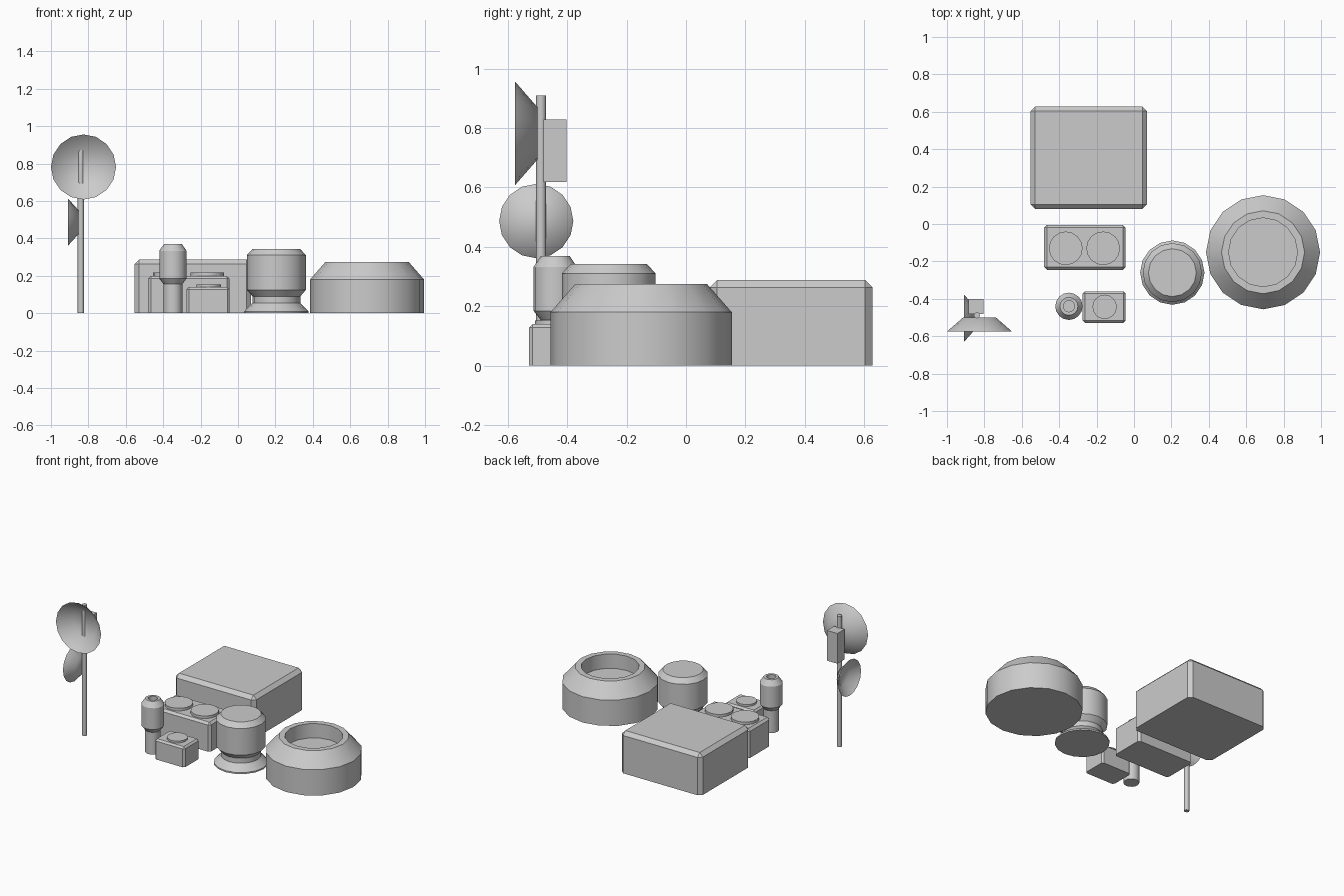
import bpy, bmesh
from math import cos, sin, pi, radians

cube = bpy.data.objects.get("Cube")
if cube:
    bpy.data.objects.remove(cube, do_unlink=True)

grey = bpy.data.materials.new("light_grey")
grey.use_nodes = True
colour = (0.6, 0.6, 0.6, 1)
grey.diffuse_color = colour
grey.node_tree.nodes["Principled BSDF"].inputs["Base Color"].default_value = colour


def finish(name, bm, loc, rot=(0, 0, 0), smooth=None):
    """Turn a bmesh into a named grey object, smoothed below an angle."""
    bmesh.ops.recalc_face_normals(bm, faces=bm.faces)
    mesh = bpy.data.meshes.new(name)
    bm.to_mesh(mesh)
    bm.free()
    mesh.materials.append(grey)
    ob = bpy.data.objects.new(name, mesh)
    bpy.context.collection.objects.link(ob)
    ob.location, ob.rotation_euler = loc, rot
    if smooth:
        bpy.ops.object.select_all(action='DESELECT')
        ob.select_set(True)
        bpy.context.view_layer.objects.active = ob
        bpy.ops.object.shade_smooth_by_angle(angle=radians(smooth))
    return ob


def lathe(name, profile, loc, rot=(0, 0, 0), sides=16, caps=(True, True), smooth=30):
    """Spin (radius, height) points about z and cap the first and last rings."""
    bm = bmesh.new()
    rings = [[bm.verts.new((r * cos(2 * pi * i / sides), r * sin(2 * pi * i / sides), z))
              for i in range(sides)] for r, z in profile]
    for a, b in zip(rings, rings[1:]):
        for i in range(sides):
            j = (i + 1) % sides
            bm.faces.new((a[i], a[j], b[j], b[i]))
    for ring, cap in zip((rings[0], rings[-1]), caps):
        if cap:
            bm.faces.new(ring)
    return finish(name, bm, loc, rot, smooth)


def box(name, low, high, bevel=0):
    """Box between two corners, chamfered on every edge except the underside."""
    bm = bmesh.new()
    bmesh.ops.create_cube(bm, size=1)
    for v in bm.verts:
        v.co = [(l + h) / 2 + c * (h - l) for c, l, h in zip(v.co, low, high)]
    if bevel:
        edges = [e for e in bm.edges if max(v.co.z for v in e.verts) > low[2] + 0.001]
        bmesh.ops.bevel(bm, geom=edges, offset=bevel, segments=1, affect='EDGES')
    return finish(name, bm, (0, 0, 0))


# Rooftop housings
box("large_housing", (-0.553, 0.08, 0), (0.07, 0.628, 0.288), 0.025)
box("fan_housing", (-0.48, -0.245, 0), (-0.045, -0.005, 0.2), 0.015)
box("small_fan_housing", (-0.275, -0.528, 0), (-0.045, -0.36, 0.14), 0.012)

# Fan covers
for name, x, y, z, r, h in (("left_fan_cover", -0.165, -0.13, 0.195, 0.09, 0.023),
                            ("right_fan_cover", -0.365, -0.13, 0.195, 0.09, 0.023),
                            ("small_fan_cover", -0.157, -0.443, 0.135, 0.065, 0.018)):
    lathe(name, [(r, 0), (r, h)], (x, y, z))

# Wide open-topped vent
lathe("wide_vent", [(0.305, 0), (0.305, 0.18), (0.222, 0.275), (0.184, 0.275),
                    (0.184, 0.175)], (0.69, -0.151, 0))

# Waisted vent with a flared foot
lathe("waisted_vent", [(0.172, 0), (0.172, 0.01), (0.128, 0.055), (0.128, 0.09),
                       (0.158, 0.125), (0.158, 0.31), (0.128, 0.343)], (0.205, -0.26, 0))

# Narrow pipe vent
lathe("pipe_vent", [(0.05, 0), (0.05, 0.155), (0.073, 0.185), (0.073, 0.333),
                    (0.048, 0.37), (0.03, 0.37), (0.03, 0.335)], (-0.348, -0.44, 0))

# Antenna mast, equipment box and dishes
lathe("mast", [(0.017, 0), (0.017, 0.91)], (-0.84, -0.488, 0), sides=8, smooth=50)
box("mast_box", (-0.885, -0.48, 0.618), (-0.805, -0.402, 0.828))
lathe("front_dish", [(0.088, 0), (0.174, 0.075)], (-0.826, -0.5, 0.782),
      rot=(pi / 2, 0, 0), caps=(True, False), smooth=60)
lathe("side_dish", [(0.064, 0), (0.125, 0.055)], (-0.853, -0.504, 0.487),
      rot=(0, -pi / 2, 0), caps=(True, False), smooth=60)
